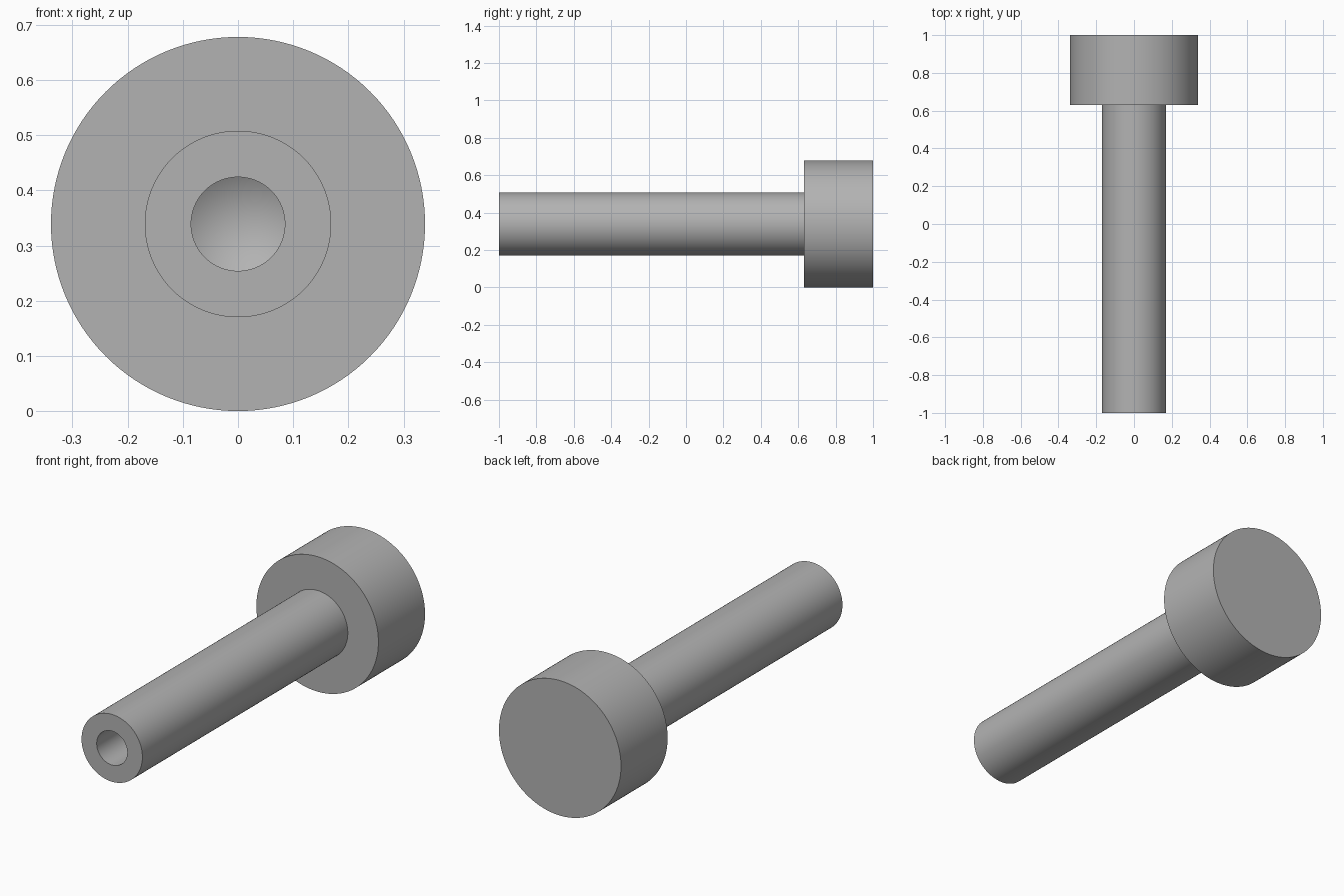
import bpy
import bmesh
import math
from mathutils import Matrix, Vector

cube = bpy.data.objects.get("Cube")
if cube:
    bpy.data.objects.remove(cube, do_unlink=True)

SEGMENTS = 128
HEAD_R, SHAFT_R, BORE_R = 0.339, 0.169, 0.085
FRONT, SHOULDER, BACK = -1.0, 0.63, 1.0
BORE_END, BORE_TIP = -0.4, -0.35

# Plain grey metal
steel = bpy.data.materials.new("steel grey")
steel.use_nodes = True
grey = (0.45, 0.45, 0.45, 1)
steel.diffuse_color = grey
steel.node_tree.nodes["Principled BSDF"].inputs["Base Color"].default_value = grey


def revolve(name, profile):
    """Turn a profile of (radius, y) points around the y axis."""
    bm = bmesh.new()
    verts = [bm.verts.new((r, y, 0)) for r, y in profile]
    edges = [bm.edges.new(pair) for pair in zip(verts, verts[1:])]
    bmesh.ops.spin(bm, geom=verts + edges, cent=(0, 0, 0), axis=(0, 1, 0),
                   angle=math.tau, steps=SEGMENTS, use_duplicate=False)
    bmesh.ops.remove_doubles(bm, verts=bm.verts, dist=1e-5)
    bmesh.ops.recalc_face_normals(bm, faces=bm.faces)
    bmesh.ops.transform(bm, matrix=Matrix.Translation(Vector((0, 0, HEAD_R))), verts=bm.verts)
    mesh = bpy.data.meshes.new(name)
    bm.to_mesh(mesh)
    bm.free()
    mesh.materials.append(steel)
    obj = bpy.data.objects.new(name, mesh)
    bpy.context.collection.objects.link(obj)
    bpy.ops.object.select_all(action="DESELECT")
    obj.select_set(True)
    bpy.context.view_layer.objects.active = obj
    bpy.ops.object.shade_smooth_by_angle(angle=math.radians(25))
    return obj


# Headed pin: drilled bore with conical bottom, shaft, shoulder and flat head
revolve("headed_pin", [
    (0, BORE_TIP), (BORE_R, BORE_END), (BORE_R, FRONT),
    (SHAFT_R, FRONT), (SHAFT_R, SHOULDER),
    (HEAD_R, SHOULDER), (HEAD_R, BACK), (0, BACK),
])
